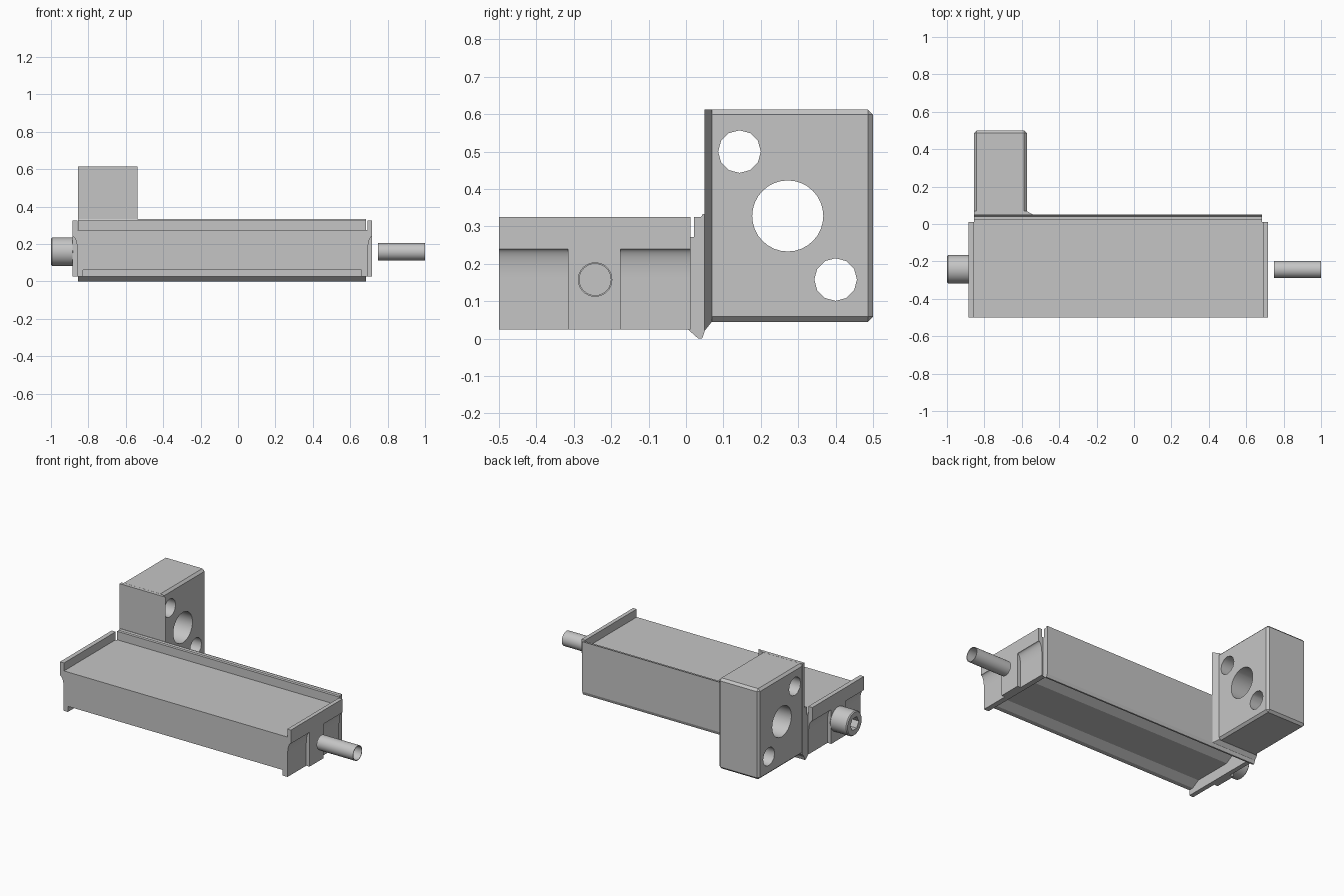
import bpy, bmesh, math
from mathutils import Matrix

if "Cube" in bpy.data.objects:
    bpy.data.objects.remove(bpy.data.objects["Cube"])

grey = bpy.data.materials.new("plain grey")
grey.use_nodes = True
colour = (0.56, 0.56, 0.56, 1)
grey.diffuse_color = colour
grey.node_tree.nodes["Principled BSDF"].inputs["Base Color"].default_value = colour


def finish(name, bm):
    bmesh.ops.recalc_face_normals(bm, faces=bm.faces[:])
    mesh = bpy.data.meshes.new(name)
    bm.to_mesh(mesh)
    bm.free()
    ob = bpy.data.objects.new(name, mesh)
    bpy.context.collection.objects.link(ob)
    mesh.materials.append(grey)
    return ob


def loft(name, ring_a, ring_b):
    bm = bmesh.new()
    a = [bm.verts.new(p) for p in ring_a]
    b = [bm.verts.new(p) for p in ring_b]
    bm.faces.new(a)
    bm.faces.new(b[::-1])
    n = len(a)
    for i in range(n):
        j = (i + 1) % n
        bm.faces.new((a[i], a[j], b[j], b[i]))
    return finish(name, bm)


def extrude_x(name, profile, x0, x1):
    return loft(name, [(x0, y, z) for y, z in profile], [(x1, y, z) for y, z in profile])


def extrude_y(name, profile, y0, y1):
    return loft(name, [(x, y0, z) for x, z in profile], [(x, y1, z) for x, z in profile])


def rect(a0, a1, b0, b1):
    return [(a0, b0), (a1, b0), (a1, b1), (a0, b1)]


def cylinder_x(name, x0, x1, y, z, r, sides):
    bm = bmesh.new()
    bmesh.ops.create_cone(bm, cap_ends=True, segments=sides, radius1=r, radius2=r, depth=x1 - x0)
    turn = Matrix.Translation(((x0 + x1) / 2, y, z)) @ Matrix.Rotation(math.pi / 2, 4, 'Y')
    bmesh.ops.transform(bm, matrix=turn, verts=bm.verts)
    return finish(name, bm)


def activate(ob):
    bpy.ops.object.select_all(action='DESELECT')
    ob.select_set(True)
    bpy.context.view_layer.objects.active = ob


def apply_bevel(ob, width):
    mod = ob.modifiers.new("Bevel", 'BEVEL')
    mod.width = width
    mod.segments = 1
    mod.limit_method = 'ANGLE'
    mod.angle_limit = math.radians(50)
    activate(ob)
    bpy.ops.object.modifier_apply(modifier=mod.name)


def cut(ob, cutter):
    mod = ob.modifiers.new("Cut", 'BOOLEAN')
    mod.operation = 'DIFFERENCE'
    mod.solver = 'EXACT'
    mod.object = cutter
    cutter.hide_render = True
    activate(ob)
    bpy.ops.object.modifier_apply(modifier=mod.name)
    bpy.data.objects.remove(cutter)


def smooth(ob):
    activate(ob)
    bpy.ops.object.shade_smooth_by_angle(angle=math.radians(35))


# Long body with a stepped underside between two full-depth end walls
body = [(-0.5, 0.275), (-0.5, 0.06), (-0.47, 0.06), (-0.42, 0.09),
        (-0.17, 0.09), (-0.12, 0.12), (0.01, 0.12), (0.01, 0.275)]
extrude_x("body", body, -0.83, 0.66)
extrude_x("right_end_wall", rect(-0.5, 0.012, 0.025, 0.275), -0.857, -0.83)
extrude_x("left_end_wall", rect(-0.5, 0.012, 0.025, 0.275), 0.66, 0.692)

# Back plate with a raised rail and a wedge-shaped foot
back = [(0.005, 0.025), (0.033, 0), (0.043, 0), (0.05, 0.02), (0.05, 0.333),
        (0.045, 0.333), (0.04, 0.325), (0.022, 0.325), (0.022, 0.272), (0.005, 0.272)]
extrude_x("back_plate", back, -0.855, 0.685)

# End plates: raised lip, hollow coves on both sides and a full-depth boss in the middle
for side, inner, outer in (("right", -0.857, -0.885), ("left", 0.692, 0.717)):
    web = inner + (outer - inner) * 0.08
    angles = [math.pi / 2 * i / 10 for i in range(11)]
    cove = [(outer + (web - outer) * math.sin(t), 0.165 + 0.075 * math.cos(t)) for t in angles]
    profile = [(inner, 0.025), (inner, 0.325), (outer, 0.325)] + cove + [(web, 0.025)]
    smooth(extrude_y(side + "_end_plate", profile, -0.5, 0.012))
    extrude_x(side + "_end_boss", rect(-0.315, -0.175, 0.025, 0.3),
              min(inner, outer), max(inner, outer))

# Mounting block with flared root and three through holes
block = extrude_x("mounting_block", rect(0.056, 0.5, 0.045, 0.613), -0.855, -0.573)
apply_bevel(block, 0.014)
for y, z, r, sides in ((0.143, 0.5, 0.057, 12), (0.272, 0.328, 0.095, 32), (0.4, 0.158, 0.057, 12)):
    cut(block, cylinder_x("hole_cutter", -1, -0.4, y, z, r, sides))
smooth(block)
loft("block_root",
     [(x, 0.049, z) for x, z in rect(-0.855, -0.538, 0.02, 0.613)],
     [(x, 0.069, z) for x, z in rect(-0.855, -0.573, 0.045, 0.613)])

# Clamping screw head with a hexagonal socket
head = cylinder_x("screw_head", -1, -0.88, -0.242, 0.158, 0.076, 40)
apply_bevel(head, 0.006)
cut(head, cylinder_x("socket_cutter", -1.1, -0.94, -0.242, 0.158, 0.042, 6))
smooth(head)

# Open tube standing clear of the other end
tube = cylinder_x("tube", 0.748, 1.0, -0.243, 0.158, 0.046, 40)
cut(tube, cylinder_x("bore_cutter", 0.6, 1.2, -0.243, 0.158, 0.042, 40))
smooth(tube)
